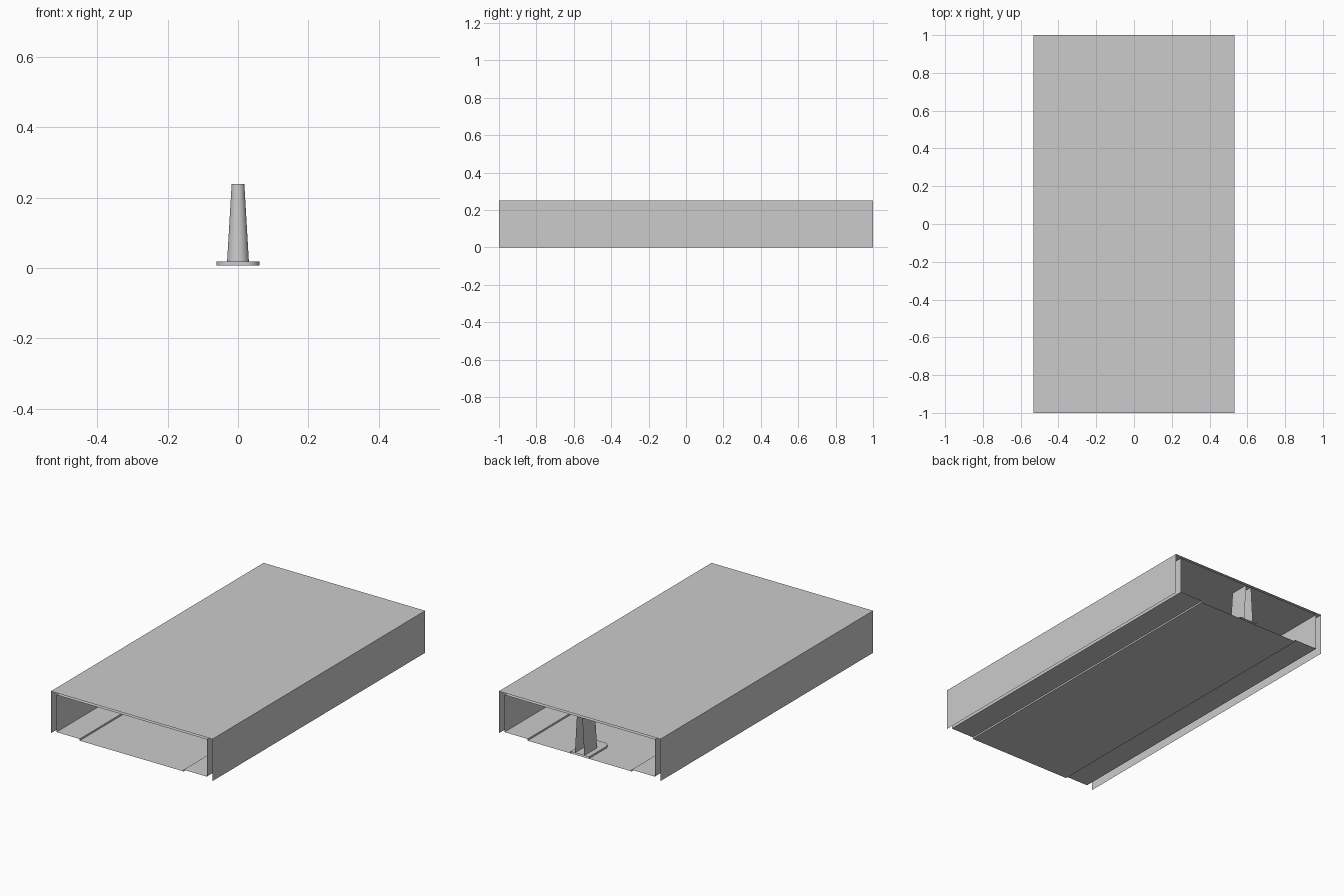
import bpy, bmesh, math

if "Cube" in bpy.data.objects:
    bpy.data.objects.remove(bpy.data.objects["Cube"])

L = 1.0  # half length


def make_object(name, bm, smooth=False):
    me = bpy.data.meshes.new(name)
    bm.to_mesh(me)
    bm.free()
    ob = bpy.data.objects.new(name, me)
    bpy.context.collection.objects.link(ob)
    if smooth:
        bpy.ops.object.select_all(action='DESELECT')
        bpy.context.view_layer.objects.active = ob
        ob.select_set(True)
        bpy.ops.object.shade_smooth_by_angle(angle=math.radians(35))
    return ob


def extrude_profile(name, pts, closed=False):
    """Thin sheet: an xz profile swept along y, open at both ends."""
    bm = bmesh.new()
    a = [bm.verts.new((x, -L, z)) for x, z in pts]
    b = [bm.verts.new((x, L, z)) for x, z in pts]
    n = len(pts)
    for i in range(n if closed else n - 1):
        j = (i + 1) % n
        bm.faces.new((a[i], a[j], b[j], b[i]))
    return make_object(name, bm)


def u_path(w, y0, r, seg=8):
    """Half outline with a rounded -y end, cut flat at y = L."""
    pts = [(w, L)]
    for cx, start in ((w - r, 0), (r - w, -90)):
        for i in range(seg + 1):
            t = math.radians(start - 90 * i / seg)
            pts.append((cx + r * math.cos(t), y0 + r + r * math.sin(t)))
    pts.append((-w, L))
    return pts


def loft(name, rings, cap=False):
    """Skin between (half width, front y, corner radius, z) levels."""
    bm = bmesh.new()
    rows = [[bm.verts.new((x, y, z)) for x, y in u_path(w, y0, r)]
            for w, y0, r, z in rings]
    for lo, hi in zip(rows, rows[1:]):
        for i in range(len(lo) - 1):
            bm.faces.new((lo[i + 1], lo[i], hi[i], hi[i + 1]))
    if cap:
        bm.faces.new(rows[-1][::-1])
    bmesh.ops.remove_doubles(bm, verts=bm.verts, dist=1e-5)
    return make_object(name, bm, smooth=True)


# Outer shell: two sides and the roof
extrude_profile("outer_shell", [(-.532, 0), (-.532, .25), (.532, .25), (.532, 0)])

# Inner lining: walls, ceiling and a floor with a recessed middle lane
extrude_profile("inner_lining", [
    (.495, .017), (.495, .238), (-.495, .238), (-.495, .017),
    (-.342, .017), (-.342, .007), (.342, .007), (.342, .017)], closed=True)

# Half pillar at the back end, standing on a rounded base plate
loft("pillar_base", [(.061, .80, .04, .007), (.061, .80, .04, .018)], cap=True)
loft("pillar", [(.031, .86, .0305, .018), (.018, .87, .0178, .238)])
